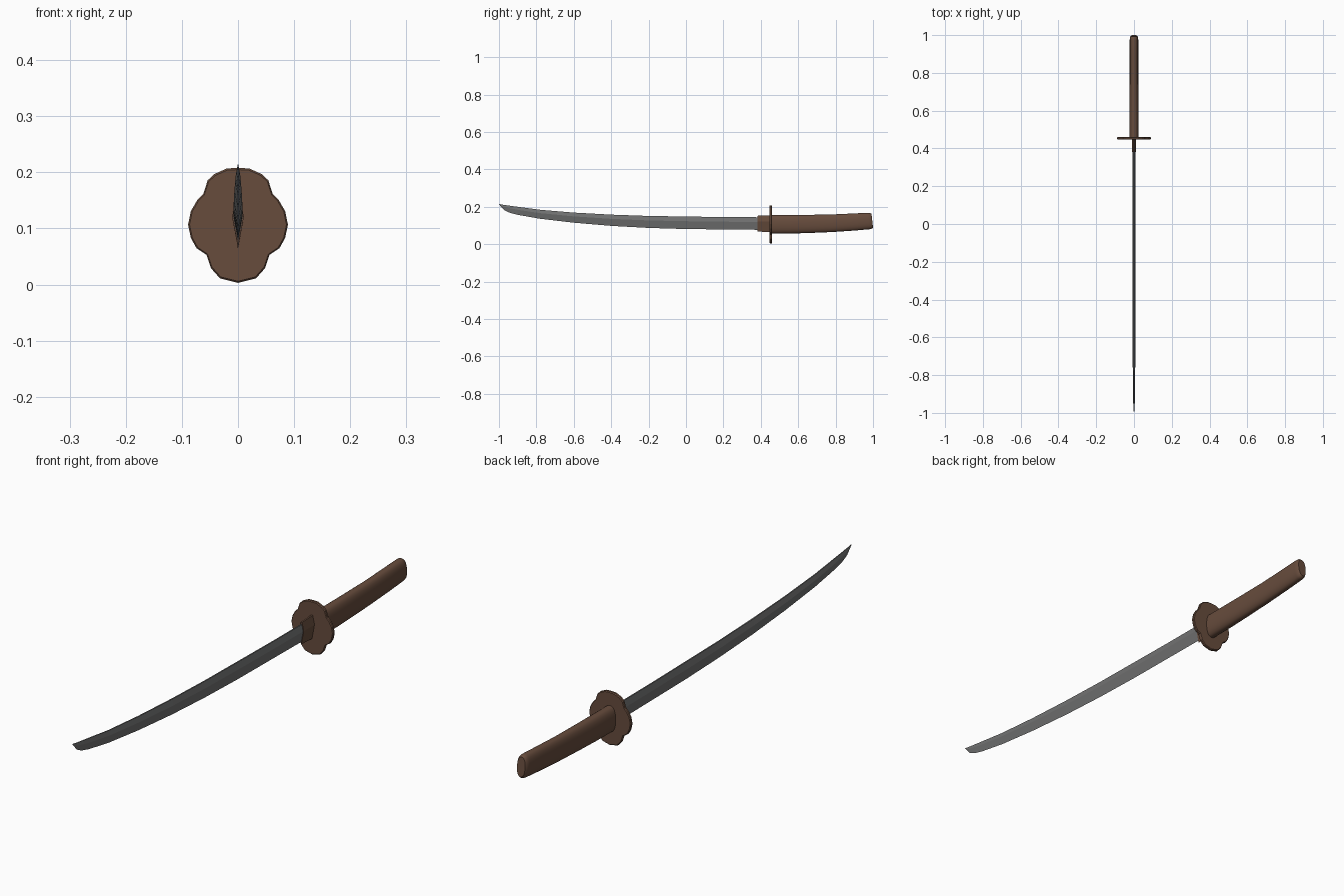
import bpy, bmesh, math

if "Cube" in bpy.data.objects:
    bpy.data.objects.remove(bpy.data.objects["Cube"])


def material(name, rgb):
    m = bpy.data.materials.new(name)
    m.diffuse_color = (*rgb, 1)
    m.use_nodes = True
    m.node_tree.nodes["Principled BSDF"].inputs["Base Color"].default_value = m.diffuse_color
    return m


STEEL = material("grey steel", (0.165, 0.167, 0.167))
BROWN = material("dark brown", (0.135, 0.072, 0.046))


def finish(bm, name, mat, smooth=None):
    bmesh.ops.recalc_face_normals(bm, faces=bm.faces)
    mesh = bpy.data.meshes.new(name)
    bm.to_mesh(mesh)
    bm.free()
    mesh.materials.append(mat)
    ob = bpy.data.objects.new(name, mesh)
    bpy.context.collection.objects.link(ob)
    if smooth:
        bpy.ops.object.select_all(action='DESELECT')
        ob.select_set(True)
        bpy.context.view_layer.objects.active = ob
        bpy.ops.object.shade_smooth_by_angle(angle=math.radians(smooth))
    return ob


def loft(name, mat, section, stations, smooth=None):
    """Skin a unit section (x, z in -1..1) through stations (y bottom, z bottom, y top, z top, half width)."""
    bm = bmesh.new()
    rings = []
    for yb, zb, yt, zt, w in stations:
        ring = []
        for sx, sz in section:
            t = (sz + 1) / 2
            ring.append(bm.verts.new((sx * w, yb + (yt - yb) * t, zb + (zt - zb) * t)))
        rings.append(ring)
    n = len(section)
    for a, b in zip(rings, rings[1:]):
        for i in range(n):
            j = (i + 1) % n
            bm.faces.new((a[i], a[j], b[j], b[i]))
    bm.faces.new(rings[0])
    bm.faces.new(rings[-1])
    return finish(bm, name, mat, smooth)


# Curved blade: narrow spine, side ridges, sharp lower edge
ridged = [(0, -1), (1, 0.25), (0.3, 1), (-0.3, 1), (-1, 0.25)]
blade = [(-0.998, 0.211, -1.0, 0.215, 0.0005), (-0.973, 0.183, -0.98, 0.211, 0.003),
         (-0.945, 0.169, -0.93, 0.204, 0.0045), (-0.9, 0.157, -0.9, 0.2, 0.005),
         (-0.78, 0.136, -0.78, 0.184, 0.0065), (-0.6, 0.115, -0.6, 0.169, 0.0075),
         (-0.4, 0.098, -0.4, 0.158, 0.008), (-0.2, 0.087, -0.2, 0.151, 0.008),
         (0.0, 0.081, 0.0, 0.148, 0.008), (0.2, 0.079, 0.2, 0.145, 0.008),
         (0.39, 0.077, 0.39, 0.144, 0.008)]
loft("blade", STEEL, ridged, blade)

# Collar between blade and guard
loft("blade_collar", BROWN, ridged, [(0.382, 0.068, 0.382, 0.152, 0.0105),
                                     (0.452, 0.064, 0.452, 0.155, 0.0105)])

# Four-lobed guard plate, mirrored outline
half = [(0.02, 0.207), (0.042, 0.197), (0.054, 0.186), (0.062, 0.161), (0.073, 0.15),
        (0.084, 0.131), (0.089, 0.107), (0.084, 0.083), (0.074, 0.065), (0.056, 0.053),
        (0.048, 0.029), (0.032, 0.011)]
outline = [(0, 0.208)] + half + [(0, 0.003)] + [(-x, z) for x, z in reversed(half)]
bm = bmesh.new()
rings = []
for y, s in ((0.447, 0.97), (0.45, 1), (0.457, 1), (0.46, 0.97)):
    rings.append([bm.verts.new((x * s, y, 0.1055 + (z - 0.1055) * s)) for x, z in outline])
for a, b in zip(rings, rings[1:]):
    for i in range(len(outline)):
        j = (i + 1) % len(outline)
        bm.faces.new((a[i], a[j], b[j], b[i]))
bm.faces.new(rings[0])
bm.faces.new(rings[-1])
finish(bm, "guard", BROWN)

# Grip: rounded oval section, gently curved, with a softened butt
oval = []
for i in range(24):
    a = 2 * math.pi * i / 24
    c, s = math.cos(a), math.sin(a)
    oval.append((math.copysign(abs(c) ** 0.8, c), math.copysign(abs(s) ** 0.9, s)))
grip = [(0.455, 0.056, 0.455, 0.156, 0.025), (0.56, 0.057, 0.56, 0.156, 0.025),
        (0.66, 0.06, 0.66, 0.157, 0.024), (0.78, 0.065, 0.78, 0.159, 0.0225),
        (0.9, 0.073, 0.89, 0.164, 0.0225), (0.982, 0.08, 0.972, 0.168, 0.0225),
        (0.994, 0.083, 0.985, 0.167, 0.021), (1.0, 0.089, 0.992, 0.162, 0.017)]
loft("grip", BROWN, oval, grip, 40)
